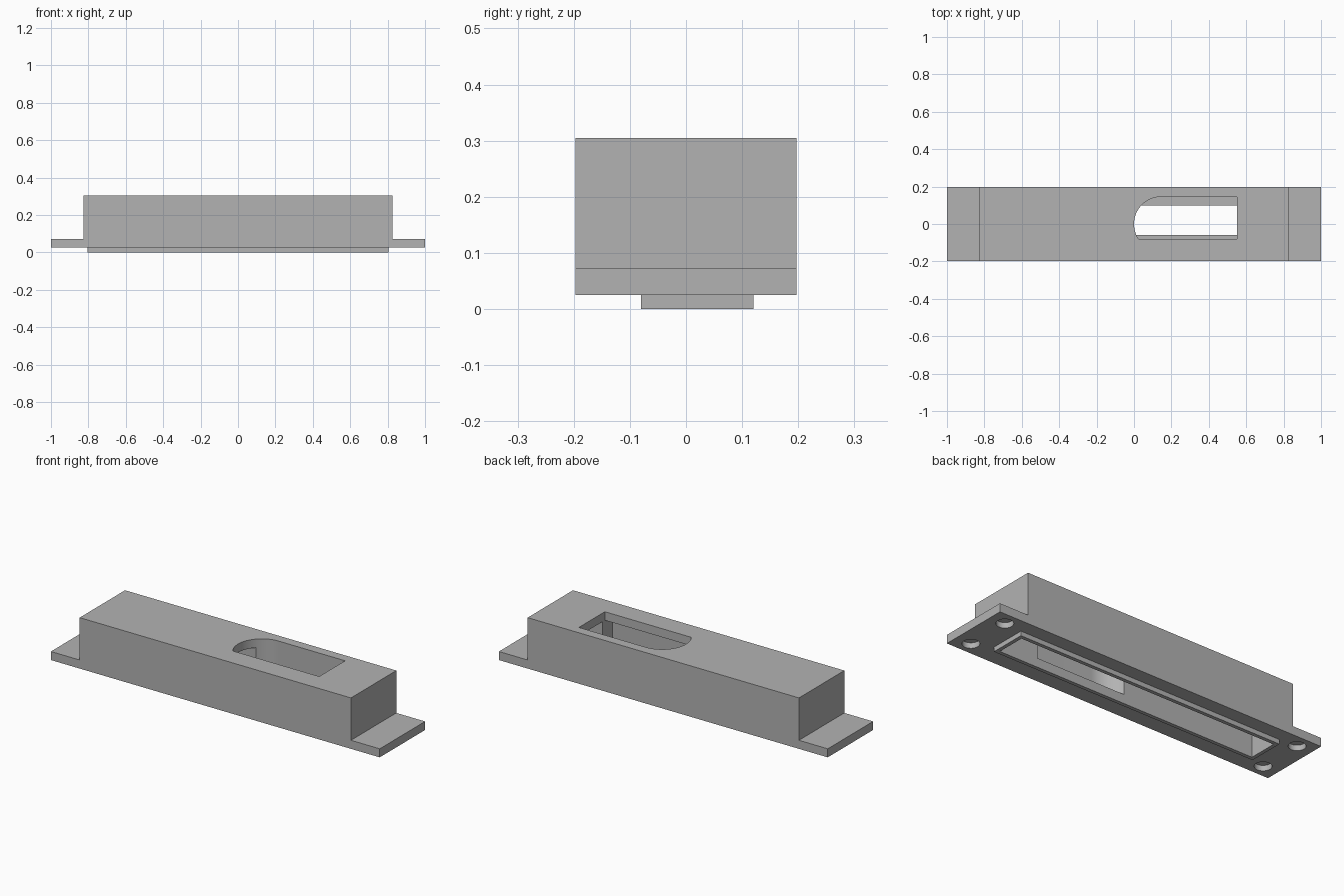
import bpy, bmesh, math

if "Cube" in bpy.data.objects:
    bpy.data.objects.remove(bpy.data.objects["Cube"], do_unlink=True)

GREY = (0.45, 0.45, 0.45, 1)
mat = bpy.data.materials.new("mid_grey")
mat.use_nodes = True
mat.diffuse_color = GREY
mat.node_tree.nodes["Principled BSDF"].inputs["Base Color"].default_value = GREY


def extrude(name, points, offset):
    """Solid made by sweeping a flat polygon along an offset."""
    bm = bmesh.new()
    face = bm.faces.new([bm.verts.new(p) for p in points])
    swept = bmesh.ops.extrude_face_region(bm, geom=[face])["geom"]
    bmesh.ops.translate(bm, vec=offset, verts=[g for g in swept if isinstance(g, bmesh.types.BMVert)])
    bmesh.ops.recalc_face_normals(bm, faces=bm.faces)
    mesh = bpy.data.meshes.new(name)
    bm.to_mesh(mesh)
    bm.free()
    mesh.materials.append(mat)
    obj = bpy.data.objects.new(name, mesh)
    bpy.context.collection.objects.link(obj)
    return obj


def prism(name, outline, z0, z1):
    return extrude(name, [(x, y, z0) for x, y in outline], (0, 0, z1 - z0))


def box(name, x0, x1, y0, y1, z0, z1):
    return prism(name, [(x0, y0), (x1, y0), (x1, y1), (x0, y1)], z0, z1)


def combine(target, tool, operation):
    """Apply a boolean and discard the tool."""
    tool.hide_render = True
    mod = target.modifiers.new("boolean", "BOOLEAN")
    mod.operation, mod.object, mod.solver = operation, tool, "EXACT"
    bpy.context.view_layer.objects.active = target
    bpy.ops.object.modifier_apply(modifier=mod.name)
    bpy.data.objects.remove(tool, do_unlink=True)


# Block with a thin mounting flange at each end
BASE, FLANGE, CEILING, TOP = 0.025, 0.072, 0.258, 0.305
half = [(1, BASE), (1, FLANGE), (0.825, FLANGE), (0.825, TOP)]
profile = half + [(-x, z) for x, z in reversed(half)]
housing = extrude("housing", [(x, -0.197, z) for x, z in profile], (0, 0.394, 0))

# Raised lip underneath, then the long cavity through it
combine(housing, box("lip", -0.805, 0.805, -0.08, 0.12, 0, 0.04), "UNION")
combine(housing, box("cavity", -0.785, 0.785, -0.06, 0.10, -0.1, CEILING), "DIFFERENCE")

# Round-ended pocket inside, and the narrower slot in the top above it
R, END, STEPS = 0.145, 0.55, 48
arc = [(R + R * math.cos(a), R * math.sin(a))
       for a in (math.pi / 2 + math.pi * i / STEPS for i in range(STEPS + 1))]
pocket = [(END, R)] + arc + [(END, -R)]
slot_arc = [p for p in arc if p[1] > -0.081]
slot = [(END, R)] + slot_arc + [(END, slot_arc[-1][1])]
combine(housing, prism("pocket", pocket, 0.05, CEILING), "DIFFERENCE")
combine(housing, prism("slot", slot, 0.2, 0.4), "DIFFERENCE")

# Blind round holes under the flanges
for sx in (-1, 1):
    for sy in (-1, 1):
        ring = [(sx * 0.91 + 0.043 * math.cos(math.tau * i / 32),
                 sy * 0.126 + 0.043 * math.sin(math.tau * i / 32)) for i in range(32)]
        combine(housing, prism("hole", ring, -0.1, 0.055), "DIFFERENCE")

# Smooth the curved walls, keep edges sharp
bpy.ops.object.select_all(action="DESELECT")
housing.select_set(True)
bpy.context.view_layer.objects.active = housing
bpy.ops.object.shade_smooth_by_angle(angle=math.radians(30))
